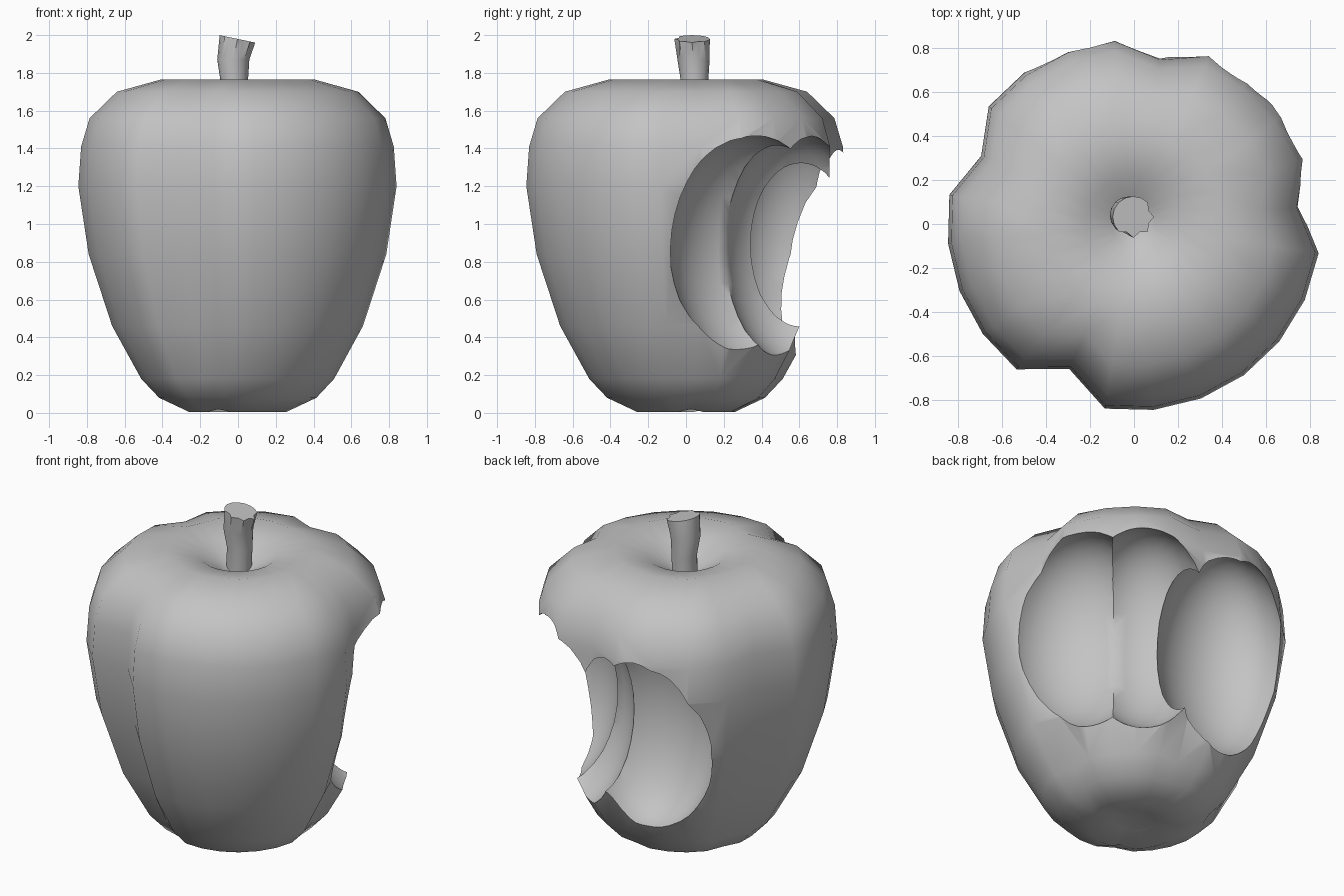
import bpy
import bmesh
from math import sin, cos, radians, pi, atan2

cube = bpy.data.objects.get("Cube")
if cube:
    bpy.data.objects.remove(cube, do_unlink=True)

grey = bpy.data.materials.new("plain grey")
grey.use_nodes = True
grey.diffuse_color = (0.55, 0.55, 0.55, 1)
grey.node_tree.nodes["Principled BSDF"].inputs["Base Color"].default_value = (0.55, 0.55, 0.55, 1)


def make_object(name, bm):
    bmesh.ops.recalc_face_normals(bm, faces=bm.faces)
    mesh = bpy.data.meshes.new(name)
    bm.to_mesh(mesh)
    bm.free()
    mesh.materials.append(grey)
    ob = bpy.data.objects.new(name, mesh)
    bpy.context.collection.objects.link(ob)
    return ob


def select(ob):
    bpy.ops.object.select_all(action='DESELECT')
    ob.select_set(True)
    bpy.context.view_layer.objects.active = ob


def skin(bm, rings):
    for low, high in zip(rings, rings[1:]):
        n = len(low)
        for i in range(n):
            j = (i + 1) % n
            bm.faces.new((low[i], low[j], high[j], high[i]))


def fan(bm, ring, tip):
    for i, v in enumerate(ring):
        bm.faces.new((v, ring[(i + 1) % len(ring)], tip))


# Fruit body: lathed profile with four narrow grooves between the lobes
profile = [(0.12, 0.04), (0.26, 0.005), (0.42, 0.08), (0.515, 0.18), (0.67, 0.46),
           (0.795, 0.84), (0.85, 1.2), (0.835, 1.41), (0.79, 1.56), (0.645, 1.70),
           (0.41, 1.765), (0.22, 1.725), (0.10, 1.65)]
grooves = {1: 0.11, 6: 0.095, 11: 0.105, 17: 0.15}
bm = bmesh.new()
rings = []
for r, z in profile:
    ring = []
    for k in range(24):
        a = radians(15 * k - 9)
        s = r * (1 - grooves.get(k, 0) * min(1, (r / 0.64) ** 2))
        lift = 0.015 if k in grooves and z < 0.03 else 0
        ring.append(bm.verts.new((s * cos(a), s * sin(a), z + lift)))
    rings.append(ring)
skin(bm, rings)
fan(bm, rings[0], bm.verts.new((0, 0, 0.05)))
fan(bm, rings[-1], bm.verts.new((0, 0, 1.60)))
body = make_object("fruit_body", bm)

# Bites: tall ellipsoids cut out of the back (centre, radial, tangential, height)
bites = [((0.693, 0.354, 0.87), 0.40, 0.45, 0.60),
         ((0.424, 0.594, 0.87), 0.40, 0.40, 0.61),
         ((-0.15, 0.60, 0.91), 0.36, 0.42, 0.62)]
for centre, radial, tangent, height in bites:
    bm = bmesh.new()
    bmesh.ops.create_uvsphere(bm, u_segments=32, v_segments=20, radius=1)
    cutter = make_object("bite_cutter", bm)
    cutter.scale = (radial, tangent, height)
    cutter.rotation_euler.z = atan2(centre[1], centre[0])
    cutter.location = centre
    cutter.hide_render = True
    cut = body.modifiers.new("bite", 'BOOLEAN')
    cut.operation = 'DIFFERENCE'
    cut.solver = 'EXACT'
    cut.object = cutter
    select(body)
    bpy.ops.object.modifier_apply(modifier=cut.name)
    bpy.data.objects.remove(cutter, do_unlink=True)
select(body)
bpy.ops.object.shade_smooth_by_angle(angle=radians(50))

# Stem: leaning loft with a slanted top and ragged right-hand edge
bm = bmesh.new()
rings = []
sides = 16
for x, y, z, r, rag in [(-0.025, 0.045, 1.58, 0.072, 0), (-0.02, 0.045, 1.76, 0.073, 0),
                        (-0.025, 0.04, 1.87, 0.085, 0.05), (-0.003, 0.032, 1.98, 0.094, 0.2)]:
    ring = []
    for k in range(sides):
        a = 2 * pi * k / sides
        ragged = cos(a + pi / 4) > -0.2 and k % 2
        s = r * (1 - rag if ragged else 1)
        tilt = -0.21 * s * cos(a) if z > 1.9 else 0
        ring.append(bm.verts.new((x + s * cos(a), y + s * sin(a), z + tilt)))
    rings.append(ring)
skin(bm, rings)
bm.faces.new(rings[0])
bm.faces.new(rings[-1])
stem = make_object("stem", bm)
select(stem)
bpy.ops.object.shade_smooth_by_angle(angle=radians(40))
